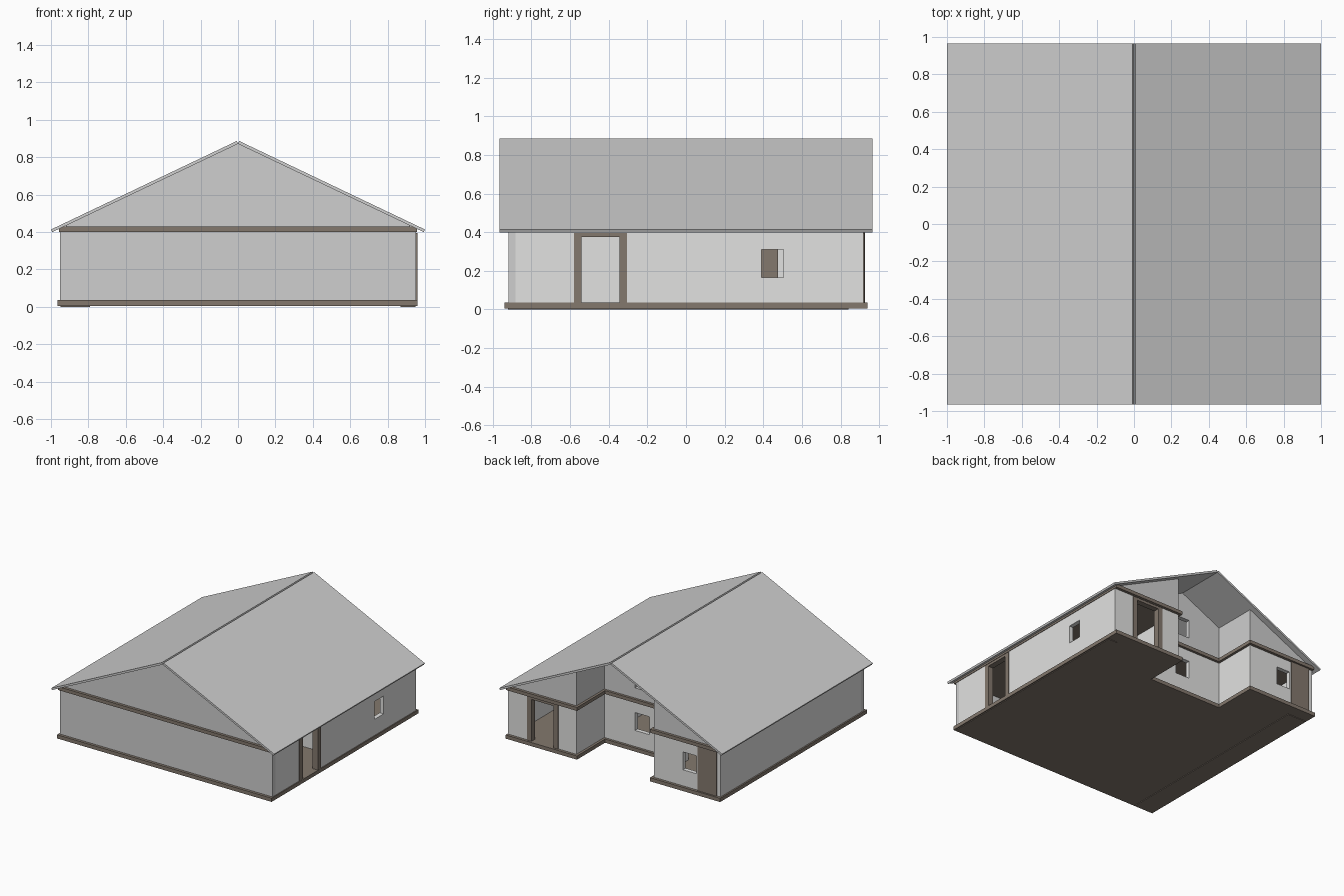
import bpy, bmesh

if "Cube" in bpy.data.objects:
    bpy.data.objects.remove(bpy.data.objects["Cube"])


def material(name, rgb):
    m = bpy.data.materials.new(name)
    m.diffuse_color = (*rgb, 1)
    m.use_nodes = True
    m.node_tree.nodes["Principled BSDF"].inputs["Base Color"].default_value = m.diffuse_color
    return m


GREY = material("grey render", (0.62, 0.62, 0.62))
WHITE = material("pale wall", (0.76, 0.76, 0.75))
BROWN = material("brown concrete", (0.23, 0.19, 0.155))
T = 0.035                       # wall thickness
FLOOR, CEIL, ATTIC = 0.035, 0.40, 0.428


def make(name, prisms, mat):
    """One object from prisms: (profile points, axis, start, end)."""
    bm = bmesh.new()
    for pts, axis, a, b in prisms:
        def at(p, t):
            return (p[0], t, p[1]) if axis == 'y' else (p[0], p[1], t)
        lo = [bm.verts.new(at(p, a)) for p in pts]
        hi = [bm.verts.new(at(p, b)) for p in pts]
        bm.faces.new(lo)
        bm.faces.new(hi[::-1])
        n = len(pts)
        for i in range(n):
            j = (i + 1) % n
            bm.faces.new((lo[j], lo[i], hi[i], hi[j]))
    bmesh.ops.recalc_face_normals(bm, faces=bm.faces[:])
    me = bpy.data.meshes.new(name)
    bm.to_mesh(me)
    bm.free()
    me.materials.append(mat)
    ob = bpy.data.objects.new(name, me)
    bpy.context.collection.objects.link(ob)
    return ob


def box(x0, x1, y0, y1, z0, z1):
    return ([(x0, y0), (x1, y0), (x1, y1), (x0, y1)], 'z', z0, z1)


def wall(along, p0, p1, a, b, holes=()):
    """Storey wall running along x or y, split around its openings."""
    def seg(s, e, z0, z1):
        return box(s, e, p0, p1, z0, z1) if along == 'x' else box(p0, p1, s, e, z0, z1)
    out, cur = [], a
    for h0, h1, z0, z1 in sorted(holes):
        out.append(seg(cur, h0, FLOOR, CEIL))
        if z0 > FLOOR:
            out.append(seg(h0, h1, FLOOR, z0))
        if z1 < CEIL:
            out.append(seg(h0, h1, z1, CEIL))
        cur = h1
    out.append(seg(cur, b, FLOOR, CEIL))
    return out


def under_roof(x):
    return 0.871 - 0.475 * abs(x)


def gable(x0, x1, y0, y1, z0=ATTIC):
    """Attic wall piece rising to the roof underside."""
    xs = [x1, 0, x0] if x0 < 0 < x1 else [x1, x0]
    return ([(x0, z0), (x1, z0)] + [(x, under_roof(x)) for x in xs], 'y', y0, y1)


# floor and ceiling slabs with the rear recess cut out
plan = [(-.965, -.94), (.96, -.94), (.96, .94), (.32, .94),
        (.32, .58), (-.335, .58), (-.335, .94), (-.965, .94)]
make("floor_slab", [(plan, 'z', 0.005, FLOOR)], BROWN)
make("foundation_strips", [box(-.95, -.79, -.92, .84, 0, .006),
                           box(.87, .95, -.92, .84, 0, .006)], BROWN)
plan_top = [(max(-.957, min(.957, x)), y) for x, y in plan]
make("ceiling_slab", [(plan_top, 'z', CEIL, ATTIC)], BROWN)

# storey walls
X, Y, R = 0.953, 0.918, 0.56
WZ = (0.165, 0.31)
DZ = (FLOOR, 0.395)
make("front_wall", wall('x', -Y, -Y + T, -X, X), GREY)
make("right_wall", wall('y', X - T, X, -Y + T, Y - T,
                        [(-.58, -.305, *DZ), (.39, .505, *WZ)]), WHITE)
make("left_wall", wall('y', -X, -X + T, -Y + T, Y - T), WHITE)
make("back_right_wall", wall('x', Y - T, Y, .34, X, [(.50, .78, *DZ)]), WHITE)
make("back_left_wall", wall('x', Y - T, Y, -X, -.355, [(-.735, -.615, *WZ)]), WHITE)
make("recess_side_walls", wall('y', .34, .34 + T, R - T, Y - T)
     + wall('y', -.355 - T, -.355, R - T, Y - T), WHITE)
make("recess_back_wall", wall('x', R - T, R, -.355, .34, [(-.065, .065, *WZ)]), WHITE)
make("partition_wall", wall('x', -.07, -.04, -X + T, X - T), WHITE)
make("hall_partition", wall('y', .34, .34 + T, -.04, R - T), WHITE)
make("inner_door", [box(.375, .383, .2, .475, FLOOR, .39)], BROWN)

# attic walls
make("front_gable", [gable(-.92, .92, -Y, -Y + T)], GREY)
make("back_gables", [gable(.34, .92, Y - T, Y), gable(-.92, -.355, Y - T, Y)], GREY)
make("recess_attic_sides", [gable(.34, .34 + T, R - T, Y - T),
                            gable(-.355 - T, -.355, R - T, Y - T)], GREY)
make("recess_attic_wall", [gable(-.355, -.065, R - T, R), gable(.065, .34, R - T, R),
                           box(-.065, .065, R - T, R, ATTIC, .51),
                           gable(-.065, .065, R - T, R, .66)], GREY)

# door frames
P = 0.006
make("right_door_frame", [box(X - T - P, X + P, -.58, -.54, FLOOR, .395),
                          box(X - T - P, X + P, -.345, -.305, FLOOR, .395),
                          box(X - T - P, X + P, -.54, -.345, .375, .395)], BROWN)
make("back_door_frame", [box(.50, .54, Y - T - P, Y + P, FLOOR, .395),
                         box(.74, .78, Y - T - P, Y + P, FLOOR, .395),
                         box(.54, .74, Y - T - P, Y + P, .375, .395)], BROWN)

# brown panel on the rear wall
make("rear_panel", [box(-.92, -.75, Y, Y + .008, FLOOR, CEIL)], BROWN)

# two roof slopes with square ends, leaving a groove at the ridge
slope = [(0, .871), (.993, .399), (1.0, .413), (.007, .886)]
make("roof_right", [(slope, 'y', -.965, .965)], GREY)
make("roof_left", [([(-x, z) for x, z in slope], 'y', -.965, .965)], GREY)
